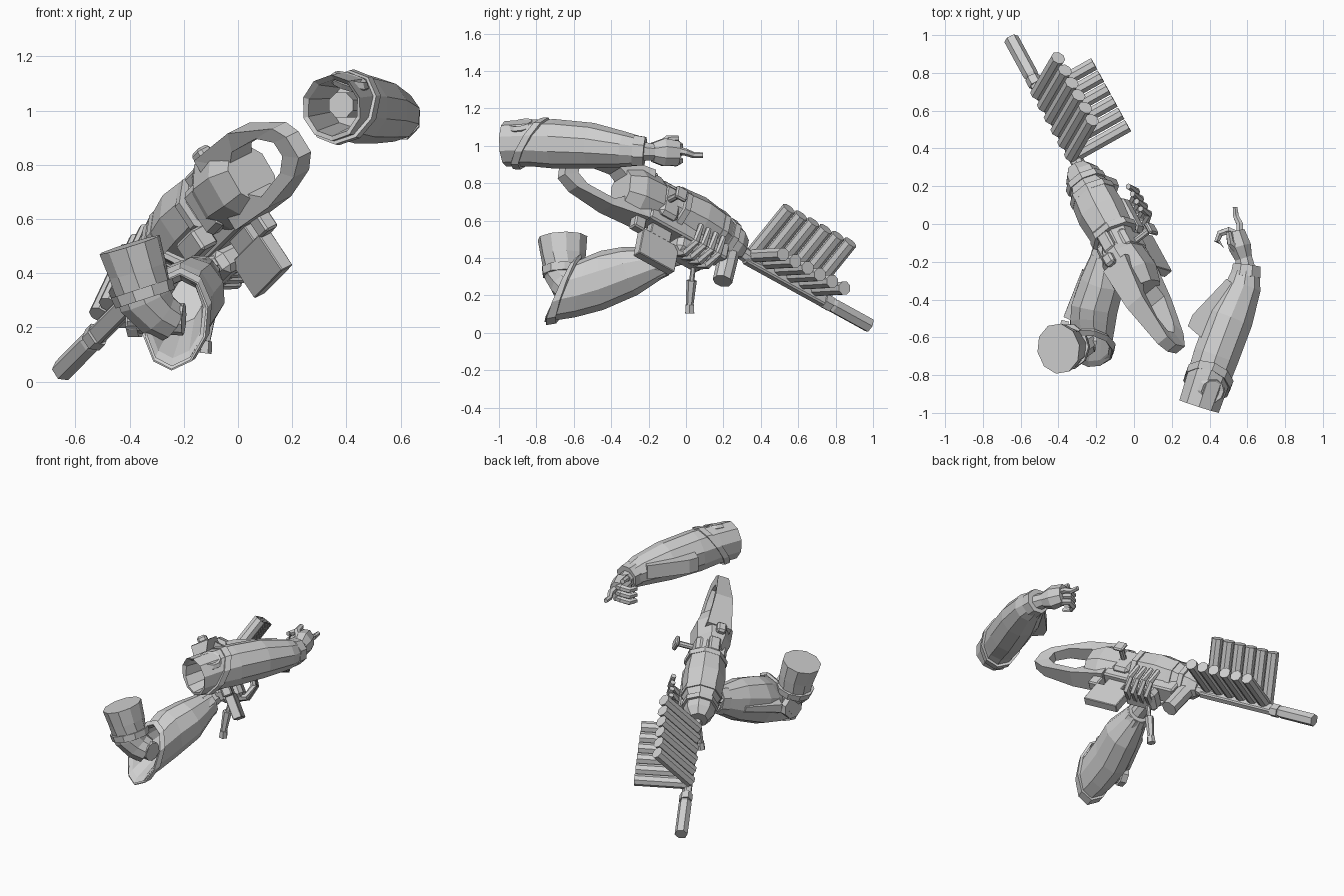
import bpy, bmesh, math
from mathutils import Vector as V

GREY = bpy.data.materials.new("light_grey")
GREY.diffuse_color = (0.62, 0.62, 0.62, 1)

# Tilted frame of the weapon: muzzle tip, forward, right and up directions
TIP = V((-0.65, 0.98, 0.04))
F = V((-0.431, 0.79, -0.435)).normalized()
R = V((0.72, 0.59, 0.36))
R = (R - F * R.dot(F)).normalized()
U = R.cross(F)


def g(s, r, v):
    """Point s behind the muzzle, r to the right and v up."""
    return TIP - F * s + R * r + U * v


def finish(name, bm):
    bmesh.ops.recalc_face_normals(bm, faces=bm.faces)
    me = bpy.data.meshes.new(name)
    bm.to_mesh(me)
    bm.free()
    me.materials.append(GREY)
    ob = bpy.data.objects.new(name, me)
    bpy.context.collection.objects.link(ob)
    return ob


def loft(name, secs, n=8, side=None, caps=True):
    """Skin n-sided sections (centre, half width, half height, slant of the top) along a path."""
    bm = bmesh.new()
    pts = [V(s[0]) for s in secs]
    whole = (pts[-1] - pts[0]).normalized()
    rings = []
    for i, s in enumerate(secs):
        d = pts[min(i + 1, len(pts) - 1)] - pts[max(i - 1, 0)]
        d = d.normalized() if d.length > 1e-6 else whole
        slant = s[3] if len(s) > 3 else 0
        if side is not None or slant or d.dot(whole) < 0:
            d = whole
        x = side if side is not None else d.cross(V((0, 0, 1)))
        if x.length < 0.05:
            x = V((1, 0, 0))
        x = (x - d * x.dot(d)).normalized()
        y = x.cross(d)
        a, b = s[1], s[2] if len(s) > 2 else s[1]
        rings.append([bm.verts.new(pts[i] + x * a * math.cos(t) + (y * b + d * slant) * math.sin(t))
                      for t in (2 * math.pi * (k + 0.5) / n for k in range(n))])
    for p, q in zip(rings, rings[1:]):
        for k in range(n):
            bm.faces.new((p[k], p[(k + 1) % n], q[(k + 1) % n], q[k]))
    if caps:
        bm.faces.new(rings[0])
        bm.faces.new(rings[-1])
    return finish(name, bm)


def gloft(name, secs, n=8, r=0):
    """Loft along the weapon: (s, v, half width, half height)."""
    return loft(name, [(g(s, r, v), a, b) for s, v, a, b in secs], n, R)


def gbox(name, s, r, v, bevel=0.01):
    """Box in the weapon frame from (min, max) pairs."""
    bm = bmesh.new()
    bmesh.ops.create_cube(bm, size=1)
    for w in bm.verts:
        w.co = g(*[(p[0] + p[1]) / 2 + c * (p[1] - p[0]) for p, c in zip((s, r, v), w.co)])
    if bevel:
        bmesh.ops.bevel(bm, geom=bm.edges[:], offset=bevel, segments=1, affect='EDGES')
    return finish(name, bm)


def rod(name, a, b, r, n=8, r2=None):
    return loft(name, [(a, r), (b, r if r2 is None else r2)], n)


def finger(name, path, r):
    pts = [V(p) for p in path]
    return loft(name, [(p, r * (1 - 0.35 * i / (len(pts) - 1))) for i, p in enumerate(pts)], 6)


# --- Barrel and muzzle
gloft("muzzle", [(0, 0, .04, .042), (.24, 0, .04, .042), (.27, 0, .03, .03)], 6)
gloft("muzzle_collar", [(.26, 0, .04, .047), (.31, 0, .04, .047)], 6)
gbox("barrel_rail", (.29, .84), (-.024, .022), (-.036, .034), .008)
gloft("barrel_neck", [(.74, .01, .03, .038), (.82, .01, .036, .042), (.92, .02, .034, .038)])

# --- Two fanned rows of cooling rods
for i in range(6):
    s = .38 + i * .083
    rod("upper_rod", g(s, .0, .05), g(s, .28, .215), .039, 8)
    rod("lower_rod", g(s, .0, .03), g(s, .31, -.095), .037, 8)

# --- Receiver with bands
gloft("receiver", [(.87, .04, .06, .07), (.92, .04, .095, .1), (1.0, .05, .1, .105),
                   (1.04, .05, .12, .12), (1.18, .06, .13, .135), (1.3, .06, .12, .125),
                   (1.34, .05, .1, .1), (1.44, .05, .09, .1)])
for s, h in ((.96, .112), (1.04, .127), (1.3, .132)):
    gloft("receiver_band", [(s, .05, h, h), (s + .035, .05, h, h)])
gbox("lower_receiver", (.98, 1.5), (-.06, .06), (-.115, 0))
gbox("rear_rail", (1.33, 1.44), (-.045, .025), (.12, .175))
gbox("side_block", (1.2, 1.34), (-.15, -.07), (-.1, -.01))
gbox("rear_block", (1.34, 1.46), (-.11, .09), (-.07, .12), .02)
gbox("magazine", (1.27, 1.51), (-.028, .028), (-.335, -.175), .004)
gbox("magazine_stem", (1.33, 1.46), (-.025, .025), (-.19, -.09), .004)
gbox("rear_catch", (1.5, 1.57), (-.03, .03), (-.19, -.1), .008)
rod("charging_handle", g(1.42, .05, .03), g(1.42, .19, .02), .018, 8)
gbox("handle_knob", (1.385, 1.455), (.18, .205), (-.02, .055), .008)
rod("front_grip", g(.94, 0, .02), g(.95, 0, -.215), .055, 8, .053)

# --- Stock: tapered body and open loop, set slightly to the left
SH = -.02
gloft("stock_body", [(1.38, .04, .085, .12), (1.45, .04, .115, .15), (1.58, .025, .125, .155),
                     (1.67, .01, .095, .125)], 8, SH)
outer = [(1.52, .18), (1.77, .165), (2.0, .06), (2.04, 0), (2.035, -.09), (1.95, -.13),
         (1.73, -.145), (1.5, -.12)]
inner = [(1.66, .07), (1.72, .105), (1.88, .078), (1.955, .02), (1.955, -.04), (1.89, -.08),
         (1.72, -.095), (1.66, -.05)]
bm = bmesh.new()
loops = [[bm.verts.new(g(s, SH - .02 * (s - 1.5) * 2 + k * (.08 - .09 * (s - 1.5)), v))
          for s, v in prof] for prof, k in ((outer, -1), (outer, 1), (inner, .85), (inner, -.85))]
for p, q in zip(loops, loops[1:] + loops[:1]):
    for k in range(8):
        bm.faces.new((p[k], p[(k + 1) % 8], q[(k + 1) % 8], q[k]))
finish("stock_loop", bm)
gbox("stock_sight", (1.46, 1.53), (-.06, .0), (.17, .215), .012)

# --- Left arm: armoured forearm with slanted elbow opening
loft("left_forearm", [((-.19, -.45, .3), .06, .07, .06), ((-.225, -.64, .23), .098, .118, .12),
                      ((-.228, -.665, .222), .11, .138, .13), ((-.222, -.55, .25), .125, .152, .08),
                      ((-.21, -.45, .28), .13, .155, .03), ((-.165, -.3, .33), .122, .135),
                      ((-.14, -.15, .375), .08, .088), ((-.13, -.11, .385), .07, .08)], 10)
loft("left_elbow_rim", [((-.228, -.655, .225), .1, .125, .13), ((-.23, -.67, .22), .115, .14, .13),
                        ((-.23, -.67, .22), .122, .146, .13), ((-.222, -.63, .235), .13, .156, .12),
                        ((-.222, -.625, .235), .115, .14, .12)], 10, caps=False)
loft("left_wrist_cuff", [((-.147, -.17, .37), .088, .095), ((-.135, -.12, .385), .078, .088)])
loft("left_wrist", [((-.14, -.13, .385), .055), ((-.12, 0, .415), .045)])
# upper arm stump, collars and elbow joint
loft("left_upper_arm", [((-.4, -.66, .505), .135, .118), ((-.37, -.655, .41), .122, .11),
                        ((-.34, -.65, .3), .105), ((-.3, -.635, .25), .09), ((-.25, -.61, .22), .08)], 10)
loft("upper_arm_collar", [((-.355, -.65, .345), .125, .12), ((-.342, -.65, .305), .12, .115)], 10)
rod("elbow_joint", (-.4, -.59, .24), (-.2, -.62, .23), .06, 10)
rod("elbow_pad", (-.4, -.57, .23), (-.36, -.58, .23), .07, 8)
rod("forearm_side_panel", (-.33, -.5, .25), (-.25, -.25, .31), .05, 6, .03)
# left hand wrapped under the receiver
gbox("left_palm", (1.07, 1.3), (-.08, .07), (-.21, -.11), .025)
for i in range(4):
    s = 1.09 + i * .05
    finger("left_finger", [g(s + .02, -.01, -.19), g(s + .01, .07, -.22), g(s, .14, -.17),
                           g(s, .155, -.07)], .025)
finger("left_thumb", [g(1.26, -.06, -.15), g(1.18, -.13, -.1), g(1.12, -.145, -.01)], .026)
# dangling charm under the hand
rod("pendant_link", (-.08, .04, .36), (-.1, .03, .27), .014, 6)
rod("pendant_body", (-.1, .03, .28), (-.12, .02, .15), .028, 6, .02)
rod("pendant_tip", (-.12, .02, .15), (-.125, .02, .105), .025, 6, .028)

# --- Right arm: open armoured forearm
loft("right_forearm", [((.42, -.72, 1.02), .08), ((.35, -.955, 1.01), .1, .105), ((.345, -.965, 1.01), .115, .122),
                       ((.39, -.83, 1.015), .12, .125), ((.435, -.7, 1.01), .127, .132),
                       ((.51, -.5, 1.0), .127, .122), ((.58, -.33, .98), .098, .095),
                       ((.597, -.23, .97), .07, .075)], 10)
loft("right_elbow_rim", [((.385, -.85, 1.012), .115, .12, .08), ((.385, -.85, 1.012), .13, .137, .08),
                         ((.4, -.81, 1.012), .133, .14, .08), ((.4, -.81, 1.012), .115, .12, .08)],
     10, caps=False)
loft("right_wrist_cuff", [((.59, -.28, .975), .085, .088), ((.597, -.22, .97), .08, .083)])
rod("right_elbow_core", (.42, -.74, 1.02), (.38, -.87, 1.02), .05, 8)
# round hinge on top of the elbow opening
bpy.ops.mesh.primitive_torus_add(major_segments=10, minor_segments=5, major_radius=.055,
                                 minor_radius=.022, location=(.41, -.88, 1.105), rotation=(.2, .3, 0))
bpy.context.object.name = "elbow_hinge"
bpy.context.object.data.materials.append(GREY)
# side flap: a wedge plate along the inner side
bm = bmesh.new()
flap = [(.285, -.54), (.31, -.48), (.49, -.29), (.54, -.33), (.4, -.64)]
ends = [[bm.verts.new((x, y, z + .08 * (.4 - x))) for x, y in flap] for z in (.97, 1.06)]
for e in ends:
    bm.faces.new(e)
for k in range(5):
    bm.faces.new((ends[0][k], ends[0][(k + 1) % 5], ends[1][(k + 1) % 5], ends[1][k]))
finish("forearm_flap", bm)
# right hand: palm, pointing finger, curled fingers, thumb
loft("right_wrist", [((.592, -.24, .97), .055), ((.575, -.15, .965), .045)])
loft("right_palm", [((.58, -.18, .965), .05, .055), ((.56, -.12, .965), .065, .08),
                    ((.54, -.04, .96), .05, .07)])
finger("right_index", [(.56, -.06, .98), (.56, .0, .965), (.54, .04, .95), (.535, .09, .95)], .022)
for i in range(3):
    z = .99 - i * .04
    finger("right_curled_finger", [(.55, -.06, z), (.5, -.035, z + .01), (.455, -.05, z),
                                   (.44, -.09, z), (.47, -.12, z)], .024)
finger("right_thumb", [(.55, -.14, 1.0), (.51, -.1, 1.035), (.5, -.04, 1.04)], .024)
